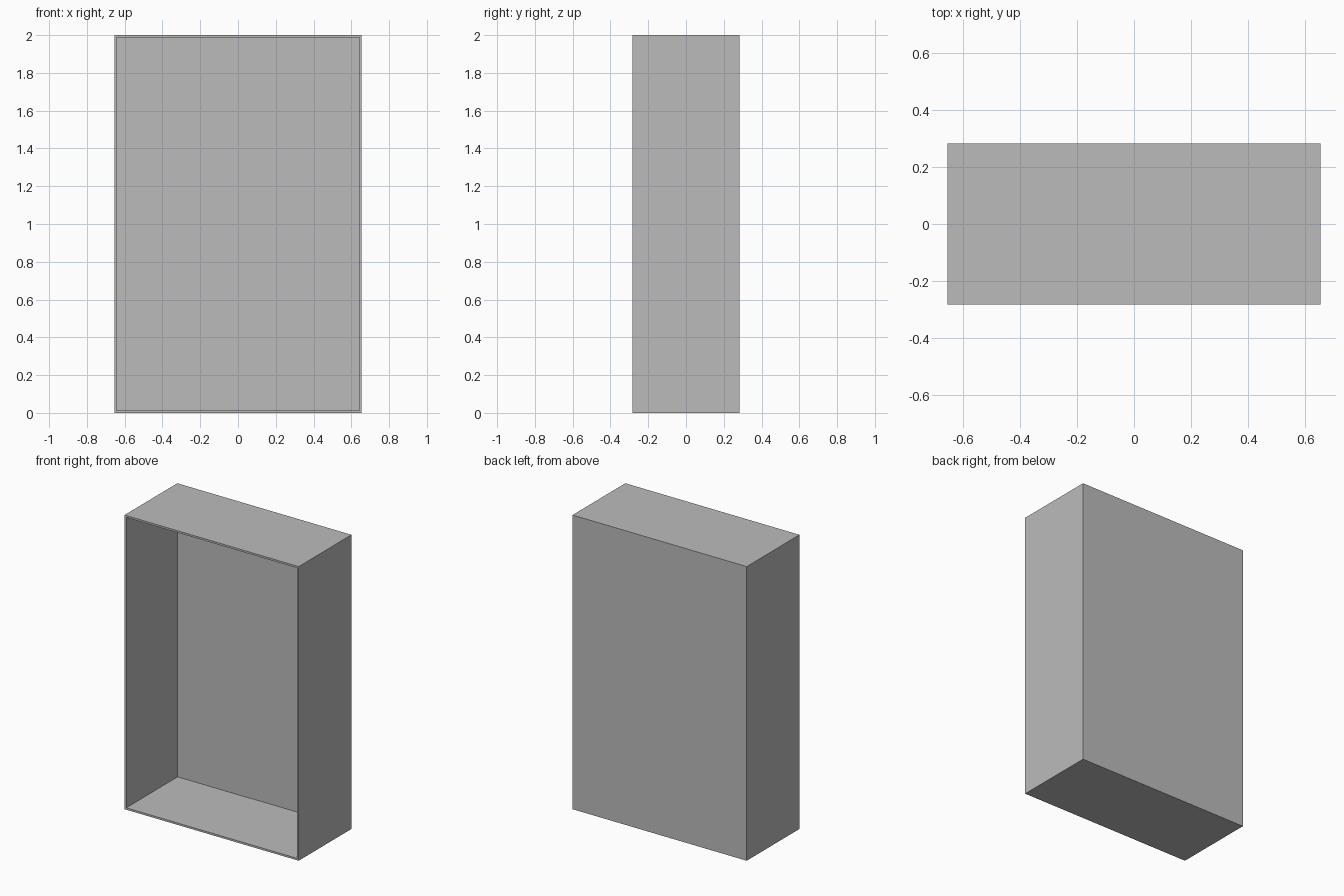
import bpy

default_cube = bpy.data.objects.get("Cube")
if default_cube:
    bpy.data.objects.remove(default_cube, do_unlink=True)

# Single flat grey for the whole carcass
grey = bpy.data.materials.new("panel grey")
grey.use_nodes = True
colour = (0.5, 0.5, 0.5, 1)
grey.diffuse_color = colour
grey.node_tree.nodes["Principled BSDF"].inputs["Base Color"].default_value = colour

HALF_W, HALF_D, HEIGHT, THICK = 0.655, 0.283, 2.0, 0.013
INNER_W = HALF_W - THICK
INNER_BACK = HALF_D - THICK
SEAM_X, SEAM_STEP = -0.09, 0.002


def panel(name, low, high):
    """Flat board spanning two opposite corners."""
    bpy.ops.mesh.primitive_cube_add(size=1, location=[(a + b) / 2 for a, b in zip(low, high)])
    board = bpy.context.object
    board.name = name
    board.scale = [b - a for a, b in zip(low, high)]
    bpy.ops.object.transform_apply(location=False, rotation=False, scale=True)
    board.data.materials.append(grey)
    return board


# Full-height sides
panel("right_side", (-HALF_W, -HALF_D, 0), (-INNER_W, INNER_BACK, HEIGHT))
panel("left_side", (INNER_W, -HALF_D, 0), (HALF_W, INNER_BACK, HEIGHT))

# Top and bottom fitted between the sides
for name, base in (("bottom", 0), ("top", HEIGHT - THICK)):
    panel(name, (-INNER_W, -HALF_D, base), (INNER_W, INNER_BACK, base + THICK))

# Back board, with a thin lining that leaves a vertical seam inside
panel("back", (-HALF_W, INNER_BACK, 0), (HALF_W, HALF_D, HEIGHT))
panel("back_lining", (-INNER_W, INNER_BACK - SEAM_STEP, THICK),
      (SEAM_X, INNER_BACK, HEIGHT - THICK))
